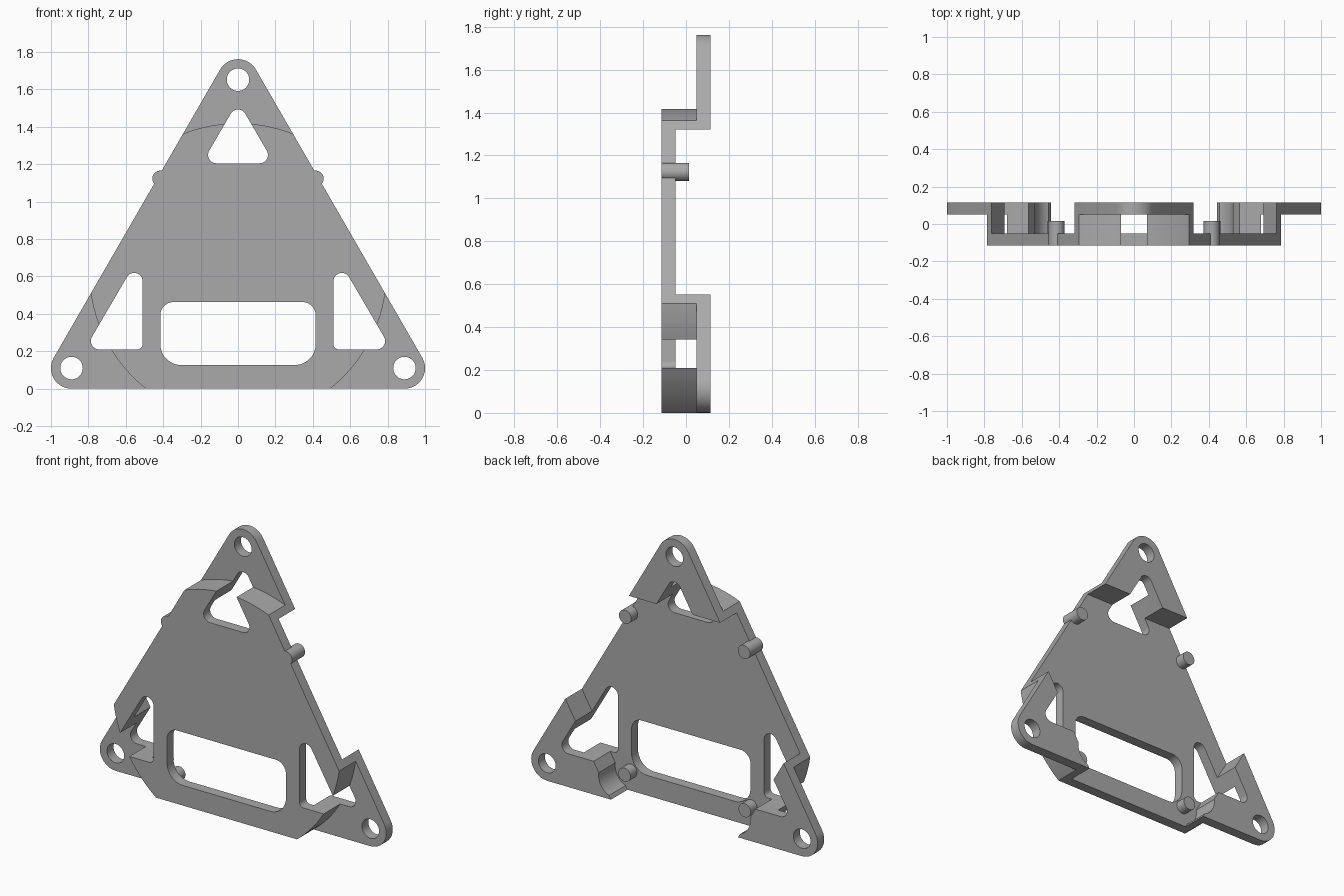
import bpy, bmesh, math
from mathutils import Vector

if "Cube" in bpy.data.objects:
    bpy.data.objects.remove(bpy.data.objects["Cube"], do_unlink=True)

FRONT, BACK = -0.115, 0.115      # overall depth
FLOOR, EAR = -0.05, 0.05         # back of the front plate, front of the ears
MID = 0.624                      # height of the triangle's centre
PIN_X, PIN_LOW, PIN_HIGH = 0.415, 0.13, 1.123

grey = bpy.data.materials.new("grey")
grey.use_nodes = True
grey.diffuse_color = (0.4, 0.4, 0.4, 1)
grey.node_tree.nodes["Principled BSDF"].inputs["Base Color"].default_value = (0.4, 0.4, 0.4, 1)


def fillet(corners, steps=12):
    """Outline of a convex polygon; each corner is (x, z, radius)."""
    out = []
    for i, (x, z, r) in enumerate(corners):
        p = Vector((x, z))
        a = (Vector(corners[i - 1][:2]) - p).normalized()
        b = (Vector(corners[(i + 1) % len(corners)][:2]) - p).normalized()
        if r == 0:
            out.append(p)
            continue
        half = a.angle(b) / 2
        centre = p + (a + b).normalized() * r / math.sin(half)
        start = p + a * r / math.tan(half) - centre
        end = p + b * r / math.tan(half) - centre
        sweep = math.pi - 2 * half
        for k in range(steps + 1):
            t = k / steps
            out.append(centre + (start * math.sin((1 - t) * sweep)
                                 + end * math.sin(t * sweep)) / math.sin(sweep))
    return out


def circle(x, z, r, n=48):
    return [Vector((x + r * math.cos(math.tau * k / n), z + r * math.sin(math.tau * k / n)))
            for k in range(n)]


def triangle(reach, radius, turn):
    """Equilateral triangle about the centre."""
    angles = [math.radians(turn + 120 * k) for k in range(3)]
    return fillet([(reach * math.cos(a), MID + reach * math.sin(a), radius) for a in angles])


def prism(name, outline, y0, y1):
    """Extrude an x-z outline from y0 to y1."""
    bm = bmesh.new()
    face = bm.faces.new([bm.verts.new((p.x, y0, p.y)) for p in outline])
    new = bmesh.ops.extrude_face_region(bm, geom=[face])["geom"]
    bmesh.ops.translate(bm, vec=(0, y1 - y0, 0),
                        verts=[v for v in new if isinstance(v, bmesh.types.BMVert)])
    bmesh.ops.recalc_face_normals(bm, faces=bm.faces)
    mesh = bpy.data.meshes.new(name)
    bm.to_mesh(mesh)
    bm.free()
    mesh.materials.append(grey)
    obj = bpy.data.objects.new(name, mesh)
    bpy.context.collection.objects.link(obj)
    return obj


def combine(target, tool, operation="DIFFERENCE"):
    """Apply a boolean and discard the tool."""
    mod = target.modifiers.new("combine", "BOOLEAN")
    mod.operation, mod.solver, mod.object = operation, "EXACT", tool
    bpy.context.view_layer.objects.active = target
    bpy.ops.object.modifier_apply(modifier=mod.name)
    bpy.data.objects.remove(tool, do_unlink=True)


# Rounded triangular block
bracket = prism("bracket", triangle(1.248, 0.11, 90), FRONT, BACK)

# Step the corners back outside a round front plate
ring = prism("corner_cutter", circle(0, MID, 3), -0.3, EAR)
combine(ring, prism("disc_cutter", circle(0, MID, 0.795, 128), -0.5, 0.5))
combine(bracket, ring)

# Hollow the back between the three ears
combine(bracket, prism("pocket_cutter", triangle(1.392, 0, -90), FLOOR, 0.3))

# Window in the plate
window = [(-0.415, 0.127, 0.11), (0.415, 0.127, 0.11), (0.415, 0.463, 0.07), (-0.415, 0.463, 0.07)]
combine(bracket, prism("window_cutter", fillet(window), -0.3, 0.3))

# Top opening and top screw hole
top_opening = [(-0.193, 1.205, 0.045), (0.193, 1.205, 0.045), (0, 1.537, 0.045)]
combine(bracket, prism("opening_cutter", fillet(top_opening), -0.3, 0.3))
combine(bracket, prism("screw_cutter", circle(0, 1.652, 0.06), -0.3, 0.3))

# Mirrored side openings, screw holes, pin clearances and pins
for s in (-1, 1):
    side_opening = [(s * 0.51, 0.21, 0.03), (s * 0.82, 0.21, 0.045), (s * 0.51, 0.74, 0.045)]
    combine(bracket, prism("opening_cutter", fillet(side_opening), -0.3, 0.3))
    combine(bracket, prism("screw_cutter", circle(s * 0.89, 0.11, 0.06), -0.3, 0.3))
    combine(bracket, prism("clearance_cutter", circle(s * PIN_X, PIN_LOW, 0.115), FLOOR, 0.3))
    combine(bracket, prism("pin", circle(s * PIN_X, PIN_HIGH, 0.043, 32), FRONT, 0.015), "UNION")
    combine(bracket, prism("pin", circle(s * (PIN_X + 0.005), PIN_LOW - 0.005, 0.043, 32),
                           FLOOR - 0.02, 0.015), "UNION")

bpy.ops.object.select_all(action="DESELECT")
bracket.select_set(True)
bpy.context.view_layer.objects.active = bracket
bpy.ops.object.shade_smooth_by_angle(angle=math.radians(30))
